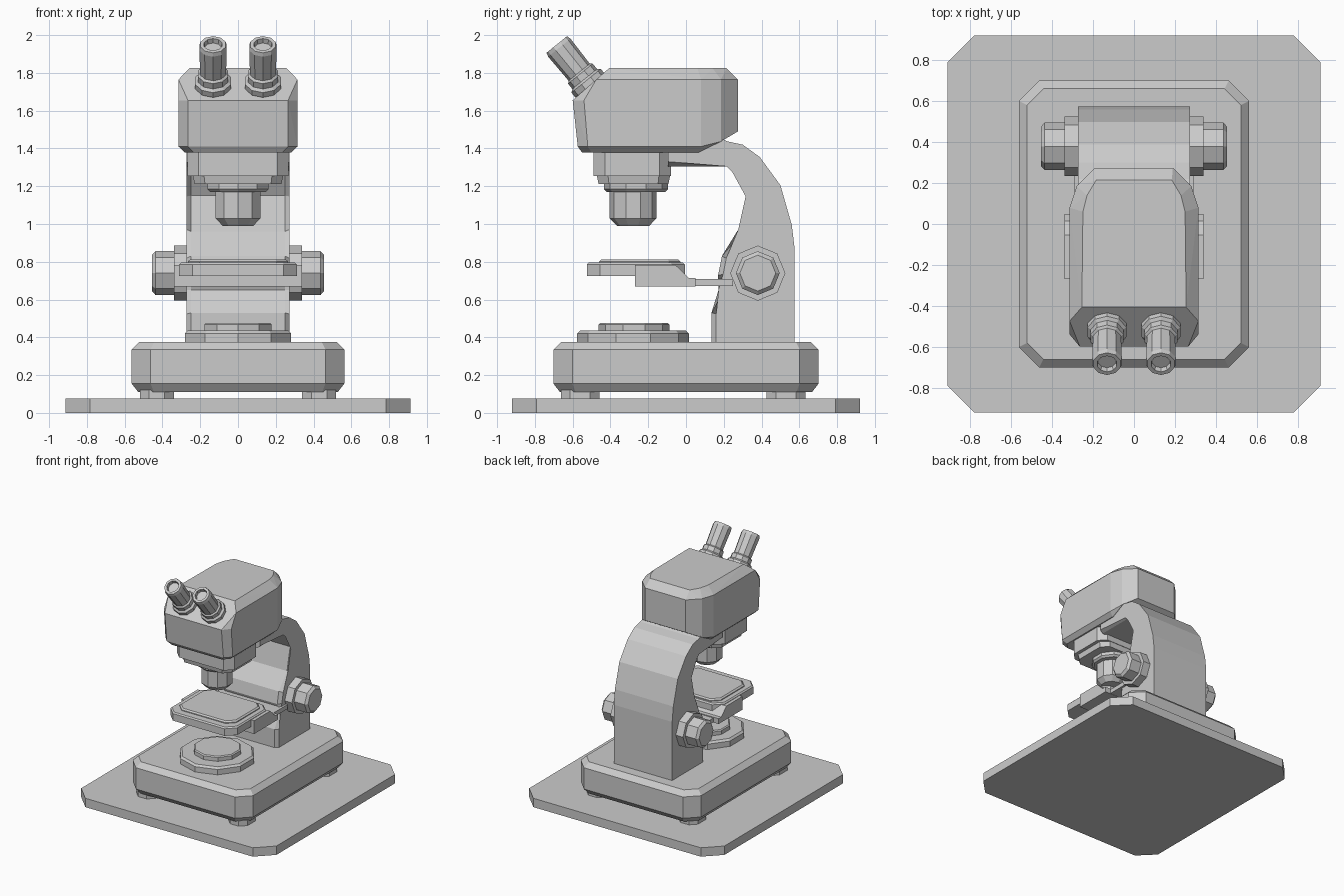
import bpy, bmesh
from math import sin, cos, pi, radians

cube = bpy.data.objects.get("Cube")
if cube:
    bpy.data.objects.remove(cube, do_unlink=True)

GREY = (0.6, 0.6, 0.6, 1.0)
grey = bpy.data.materials.new("plain_grey")
grey.use_nodes = True
grey.diffuse_color = GREY
grey.node_tree.nodes["Principled BSDF"].inputs["Base Color"].default_value = GREY


def finish(name, bm):
    """Turn a bmesh into a flat shaded grey object."""
    bmesh.ops.recalc_face_normals(bm, faces=bm.faces)
    mesh = bpy.data.meshes.new(name)
    bm.to_mesh(mesh)
    bm.free()
    mesh.materials.append(grey)
    obj = bpy.data.objects.new(name, mesh)
    bpy.context.collection.objects.link(obj)
    return obj


def hull(name, points):
    """Convex solid through the points, with coplanar faces merged."""
    bm = bmesh.new()
    for p in points:
        bm.verts.new(p)
    result = bmesh.ops.convex_hull(bm, input=bm.verts)
    loose = [v for v in result["geom_interior"] if isinstance(v, bmesh.types.BMVert)]
    bmesh.ops.delete(bm, geom=loose, context='VERTS')
    bmesh.ops.dissolve_limit(bm, angle_limit=radians(1), verts=bm.verts, edges=bm.edges)
    return finish(name, bm)


def block(name, x, y, half_x, half_y, corner, levels):
    """Box with cut corners; levels are (height, inset) rings."""
    points = []
    for z, inset in levels:
        hx, hy, c = half_x - inset, half_y - inset, corner - inset * 0.5
        for sx in (-1, 1):
            for sy in (-1, 1):
                points += [(x + sx * (hx - c), y + sy * hy, z),
                           (x + sx * hx, y + sy * (hy - c), z)]
    return hull(name, points)


def lathe(name, profile, sides, location, rotation=(0, 0, 0)):
    """Faceted turned part from (radius, height) points, capped at both ends."""
    bm = bmesh.new()
    rings = []
    for r, h in profile:
        angles = [2 * pi * i / sides for i in range(sides)]
        rings.append([bm.verts.new((r * sin(a), r * cos(a), h)) for a in angles])
    for low, high in zip(rings, rings[1:]):
        for i in range(sides):
            j = (i + 1) % sides
            bm.faces.new((low[i], low[j], high[j], high[i]))
    bm.faces.new(rings[0])
    bm.faces.new(rings[-1])
    obj = finish(name, bm)
    obj.location = location
    obj.rotation_euler = rotation
    return obj


def extrude_x(name, outline, half_x, bevel_count=0, bevel=0.025):
    """Side outline (y, z) extruded across x; the first edges are chamfered."""
    bm = bmesh.new()
    sides = [[bm.verts.new((s * half_x, y, z)) for y, z in outline] for s in (-1, 1)]
    n = len(outline)
    for ring in sides:
        bm.faces.new(ring)
    for i in range(n):
        j = (i + 1) % n
        bm.faces.new((sides[0][i], sides[0][j], sides[1][j], sides[1][i]))
    if bevel_count:
        edges = [bm.edges.get((ring[i], ring[i + 1])) for ring in sides for i in range(bevel_count)]
        bmesh.ops.bevel(bm, geom=edges, offset=bevel, segments=1, affect='EDGES')
    return finish(name, bm)


# Ground plate, feet and base
block("ground_plate", 0, 0, 0.913, 0.921, 0.13, [(0, 0), (0.075, 0)])
for side, x in (("right", -0.43), ("left", 0.43)):
    for end, y in (("front", -0.56), ("back", 0.53)):
        block(f"{end}_{side}_foot", x, y, 0.09, 0.103, 0.05, [(0.07, 0), (0.12, 0)])
block("base", 0, 0, 0.563, 0.702, 0.1,
      [(0.11, 0.035), (0.155, 0), (0.335, 0), (0.375, 0.04)])

# Lamp housing on the base
lathe("lamp_ring", [(0.296, 0.37), (0.296, 0.42), (0.28, 0.436)], 10, (0, -0.28, 0))
lathe("lamp_lens", [(0.187, 0.43), (0.187, 0.468), (0.178, 0.476)], 10, (0, -0.275, 0))

# Curved arm, chamfered along its inner side
arm_outline = [
    (0.135, 0.37), (0.135, 0.53), (0.2, 0.65), (0.17, 0.73), (0.19, 0.83),
    (0.3, 0.96), (0.342, 1.15), (0.26, 1.3), (0.215, 1.305), (-0.095, 1.305),
    (-0.095, 1.4), (0.06, 1.42), (0.18, 1.455), (0.22, 1.437), (0.3, 1.42),
    (0.39, 1.355), (0.5, 1.205), (0.56, 0.995), (0.575, 0.87), (0.575, 0.37)]
extrude_x("arm", arm_outline, 0.273, bevel_count=9)

# Focus knobs on both sides of the arm
for side, s in (("right", -1), ("left", 1)):
    turn = (0, s * pi / 2, 0)
    lathe(f"{side}_knob_collar", [(0.146, 0.2), (0.146, 0.34)], 8, (0, 0.38, 0.74), turn)
    lathe(f"{side}_knob", [(0.116, 0.3), (0.116, 0.437), (0.095, 0.456)], 8,
          (0, 0.38, 0.74), turn)

# Stage with its raised top, bracket and link to the arm
block("stage", 0, -0.265, 0.312, 0.26, 0.07, [(0.725, 0), (0.785, 0), (0.795, 0.01)])
block("stage_top", 0, -0.245, 0.265, 0.215, 0.06, [(0.79, 0), (0.802, 0), (0.812, 0.012)])
extrude_x("stage_bracket", [(-0.27, 0.67), (-0.27, 0.782), (-0.055, 0.782),
                            (0.015, 0.715), (0.05, 0.715), (0.05, 0.67)], 0.34)
extrude_x("stage_link", [(0.03, 0.672), (0.03, 0.708), (0.25, 0.708), (0.25, 0.672)], 0.29)

# Head: a faceted body cut back at the eyepiece slope and lower rear
head_points = []
for s in (-1, 1):
    head_points += [
        (s * 0.255, -0.407, 1.825), (s * 0.25, 0.06, 1.825),
        (s * 0.23, 0.14, 1.825), (s * 0.185, 0.215, 1.825),
        (s * 0.315, -0.475, 1.765), (s * 0.315, 0.08, 1.765),
        (s * 0.28, 0.185, 1.765), (s * 0.19, 0.275, 1.765),
        (s * 0.265, -0.6, 1.655), (s * 0.315, -0.54, 1.655),
        (s * 0.265, -0.573, 1.41), (s * 0.315, -0.52, 1.41),
        (s * 0.315, 0.08, 1.41), (s * 0.28, 0.185, 1.437), (s * 0.19, 0.275, 1.49),
        (s * 0.235, -0.55, 1.378), (s * 0.28, -0.5, 1.378), (s * 0.28, 0.065, 1.378)]
hull("head", head_points)

# Nosepiece under the head and the objective
block("nosepiece", 0, -0.285, 0.268, 0.205, 0.06, [(1.255, 0), (1.4, 0)])
block("nosepiece_lip", 0, -0.278, 0.24, 0.195, 0.06, [(1.212, 0.01), (1.26, 0)])
lathe("objective_ring", [(0.155, 1.17), (0.17, 1.185), (0.17, 1.22)], 10, (0, -0.265, 0))
lathe("objective", [(0.085, 0.99), (0.124, 1.03), (0.124, 1.18)], 10, (0, -0.28, 0))

# Eyepieces with stepped collars and hollow tips
eyepiece_profile = [(0.085, -0.04), (0.1, 0), (0.1, 0.03), (0.084, 0.042), (0.084, 0.078),
                    (0.072, 0.088), (0.076, 0.255), (0.07, 0.277), (0.05, 0.277), (0.046, 0.25)]
for side, x in (("right", -0.132), ("left", 0.132)):
    lathe(f"{side}_eyepiece", eyepiece_profile, 10, (x, -0.51, 1.735), (radians(39), 0, 0))
